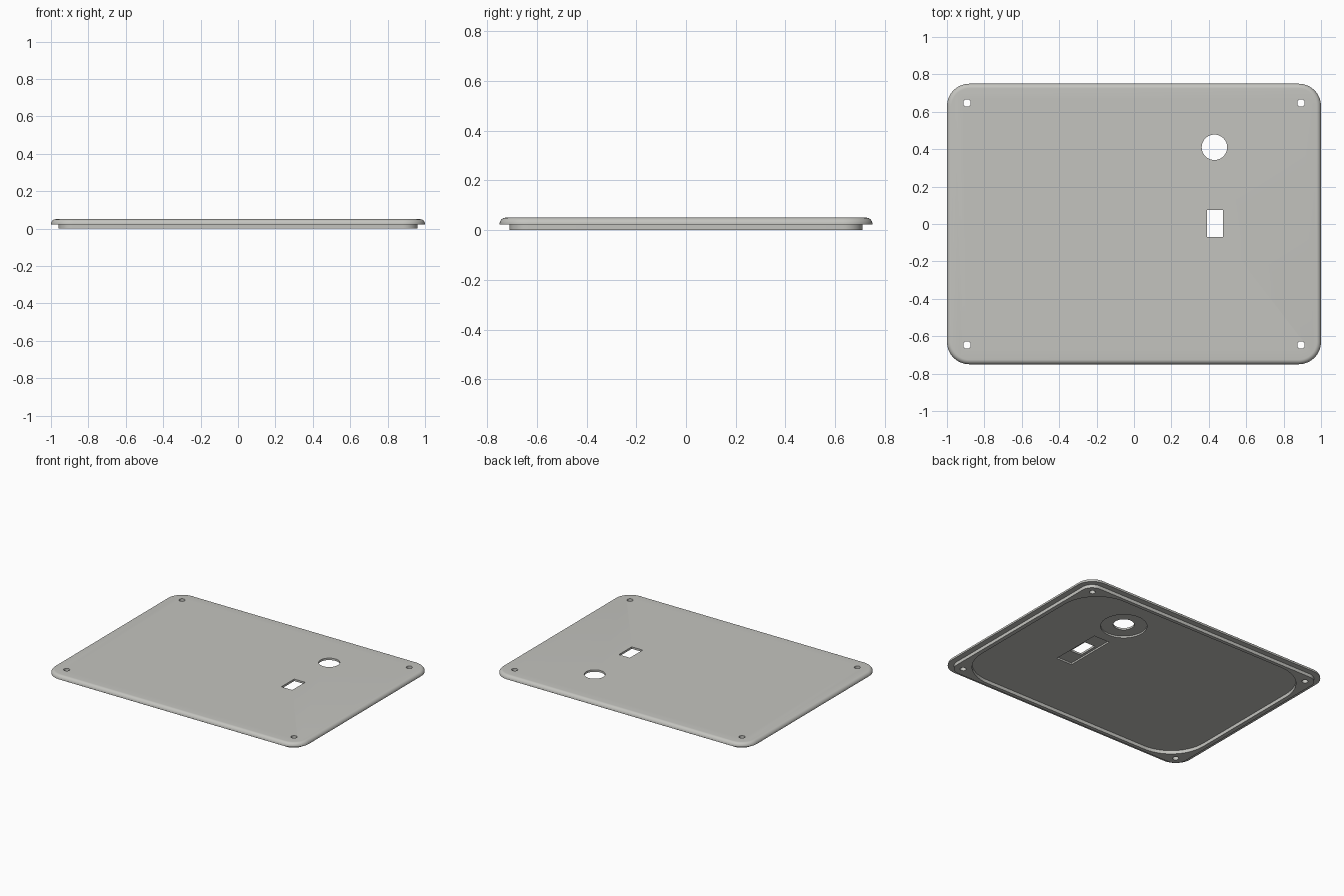
import bpy, bmesh, math

if "Cube" in bpy.data.objects:
    bpy.data.objects.remove(bpy.data.objects["Cube"])

grey = bpy.data.materials.new("warm grey plastic")
grey.diffuse_color = (0.55, 0.55, 0.52, 1)
grey.use_nodes = True
grey.node_tree.nodes["Principled BSDF"].inputs["Base Color"].default_value = grey.diffuse_color


def rounded_rect(hx, hy, r, segs=14):
    """Outline of a rounded rectangle, counter-clockwise."""
    pts = []
    for i, (sx, sy) in enumerate([(1, 1), (-1, 1), (-1, -1), (1, -1)]):
        for k in range(segs + 1):
            a = math.pi / 2 * (i + k / segs)
            pts.append((sx * (hx - r) + r * math.cos(a), sy * (hy - r) + r * math.sin(a)))
    return pts


def circle(r, segs=48):
    return [(r * math.cos(2 * math.pi * k / segs), r * math.sin(2 * math.pi * k / segs))
            for k in range(segs)]


def rectangle(hx, hy):
    return [(hx, hy), (-hx, hy), (-hx, -hy), (hx, -hy)]


def loft(name, rings, loc=(0, 0)):
    """Closed solid through a stack of (outline, z) rings."""
    bm = bmesh.new()
    loops = [[bm.verts.new((x + loc[0], y + loc[1], z)) for x, y in pts] for pts, z in rings]
    n = len(loops[0])
    for lo, hi in zip(loops, loops[1:]):
        for k in range(n):
            bm.faces.new((lo[k], lo[(k + 1) % n], hi[(k + 1) % n], hi[k]))
    bm.faces.new(loops[0][::-1])
    bm.faces.new(loops[-1])
    bmesh.ops.recalc_face_normals(bm, faces=bm.faces)
    me = bpy.data.meshes.new(name)
    bm.to_mesh(me)
    bm.free()
    me.materials.append(grey)
    ob = bpy.data.objects.new(name, me)
    bpy.context.collection.objects.link(ob)
    return ob


def cut(target, outline, z0, z1, loc=(0, 0)):
    """Subtract a straight prism from the target."""
    cutter = loft("cutter", [(outline, z0), (outline, z1)], loc)
    cutter.hide_render = True
    mod = target.modifiers.new("cut", 'BOOLEAN')
    mod.operation, mod.solver, mod.object = 'DIFFERENCE', 'EXACT', cutter
    bpy.context.view_layer.objects.active = target
    bpy.ops.object.modifier_apply(modifier=mod.name)
    bpy.data.objects.remove(cutter)


def outline(inset):
    return rounded_rect(1 - inset, 0.75 - inset, 0.12 - inset)


# Cover plate: inset lower step, overhanging lip, rounded top edge
LIP, TOP, R = 0.023, 0.05, 0.025
rings = [(outline(0.04), 0), (outline(0.04), LIP), (outline(0), LIP)]
for k in range(9):
    a = math.pi / 2 * k / 8
    rings.append((outline(R * (1 - math.cos(a))), TOP - R + R * math.sin(a)))
plate = loft("cover_plate", rings)

# Underside recess with large corner radii that leave pads for the screws
cut(plate, rounded_rect(0.93, 0.685, 0.27), -0.1, 0.024)

# Pockets and openings for the round and rectangular cutouts
cut(plate, circle(0.15), -0.1, 0.036, (0.43, 0.41))
cut(plate, circle(0.068), -0.1, 0.2, (0.43, 0.41))
cut(plate, rectangle(0.062, 0.188), -0.1, 0.036, (0.432, 0.003))
cut(plate, rectangle(0.043, 0.072), -0.1, 0.2, (0.432, 0.003))

# Corner screw holes
for sx in (-1, 1):
    for sy in (-1, 1):
        cut(plate, circle(0.02, 24), -0.1, 0.2, (sx * 0.893, sy * 0.647))

bpy.ops.object.select_all(action='DESELECT')
plate.select_set(True)
bpy.context.view_layer.objects.active = plate
bpy.ops.object.shade_smooth_by_angle(angle=math.radians(30))
